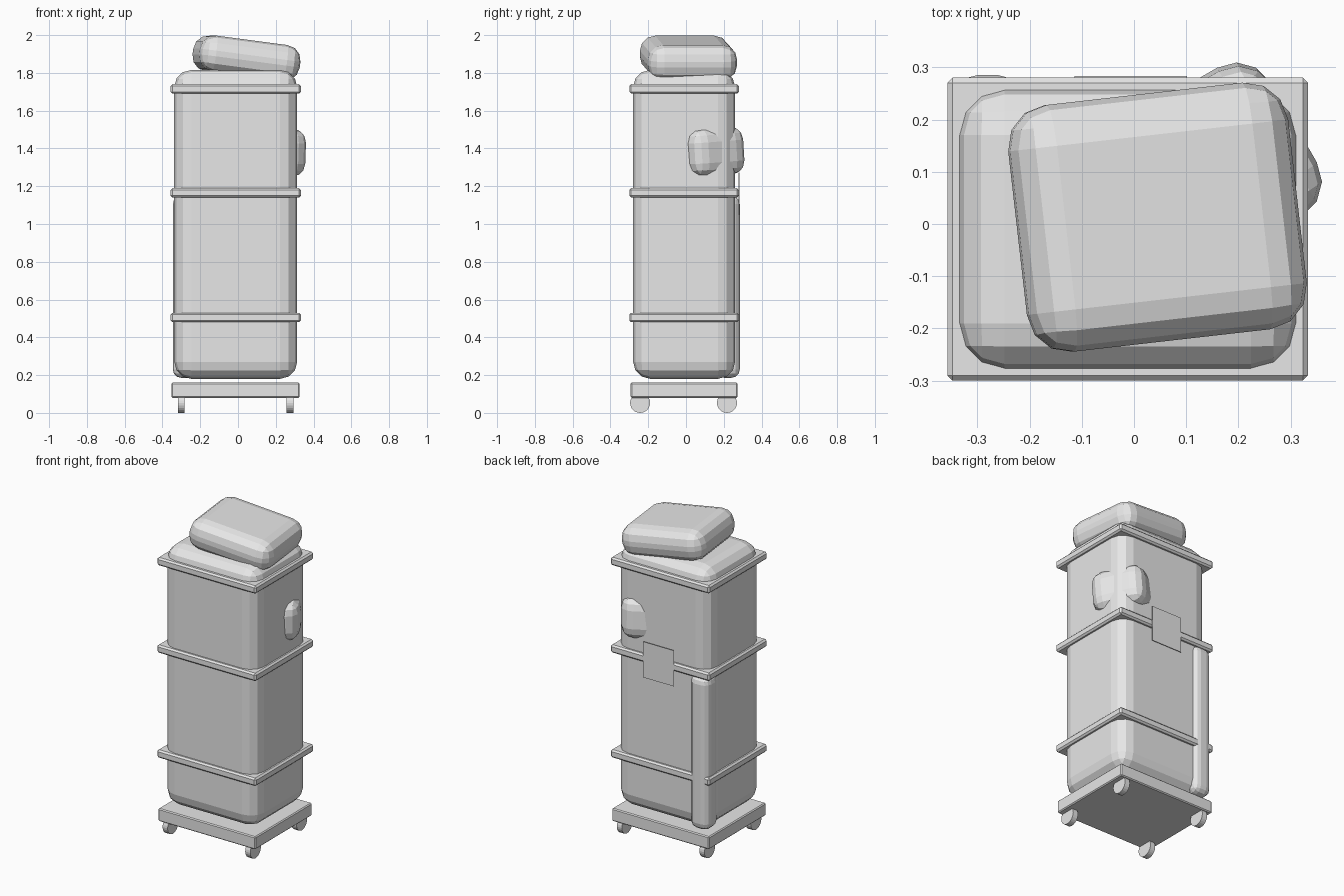
import bpy, bmesh
from math import radians
from mathutils import Matrix, Euler

cube = bpy.data.objects.get("Cube")
if cube:
    bpy.data.objects.remove(cube, do_unlink=True)

grey = bpy.data.materials.new("plain_grey")
grey.use_nodes = True
grey.diffuse_color = (0.8, 0.8, 0.8, 1)
grey.node_tree.nodes["Principled BSDF"].inputs["Base Color"].default_value = (0.8, 0.8, 0.8, 1)


def finish(name, bm, location, rotation=(0, 0, 0)):
    """Turn a bmesh into a placed, flat-shaded grey object."""
    mesh = bpy.data.meshes.new(name)
    bm.to_mesh(mesh)
    bm.free()
    mesh.materials.append(grey)
    obj = bpy.data.objects.new(name, mesh)
    obj.location = location
    obj.rotation_euler = [radians(a) for a in rotation]
    bpy.context.collection.objects.link(obj)
    return obj


def box(name, size, location, radius=0, segments=1, rotation=(0, 0, 0)):
    """A box with optionally rounded edges."""
    bm = bmesh.new()
    bmesh.ops.create_cube(bm, size=1)
    bmesh.ops.scale(bm, vec=size, verts=bm.verts)
    if radius:
        bmesh.ops.bevel(bm, geom=bm.edges[:], offset=radius, offset_type='OFFSET',
                        segments=segments, profile=0.5, affect='EDGES', clamp_overlap=True)
    return finish(name, bm, location, rotation)


def wheel(name, location):
    """A caster wheel whose axle runs along x."""
    bm = bmesh.new()
    bmesh.ops.create_cone(bm, cap_ends=True, segments=24, radius1=0.053,
                          radius2=0.053, depth=0.035,
                          matrix=Matrix.Rotation(radians(90), 4, 'Y'))
    return finish(name, bm, location)


# Rolling platform and its casters
box("platform", (0.677, 0.566, 0.08), (-0.013, -0.01, 0.12), 0.006)
for side, x in (("right", -0.30), ("left", 0.275)):
    for end, y in (("front", -0.243), ("back", 0.217)):
        wheel(f"{end}_{side}_wheel", (x, y, 0.053))

# Tall padded body with three straps around it
box("body", (0.651, 0.54, 1.635), (-0.012, -0.01, 0.998), 0.09, 3)
for label, z in (("lower", 0.505), ("middle", 1.165), ("upper", 1.715)):
    box(f"{label}_strap", (0.69, 0.58, 0.05), (-0.012, -0.01, z), 0.01)

# Tilted cushion resting on top
box("top_cushion", (0.54, 0.475, 0.19), (0.045, 0.013, 1.878), 0.08, 3, (0, 7.5, 6.5))

# Bundle bulging out at the back left corner
box("corner_bundle", (0.26, 0.32, 0.26), (0.193, 0.13, 1.383), 0.075, 3, (4, 0, 30))

# Rolled tube along the back and a flat tag on the middle strap
box("back_tube", (0.13, 0.126, 0.965), (-0.28, 0.222, 0.668), 0.045, 3)
box("back_tag", (0.215, 0.004, 0.225), (-0.006, 0.281, 1.16))
